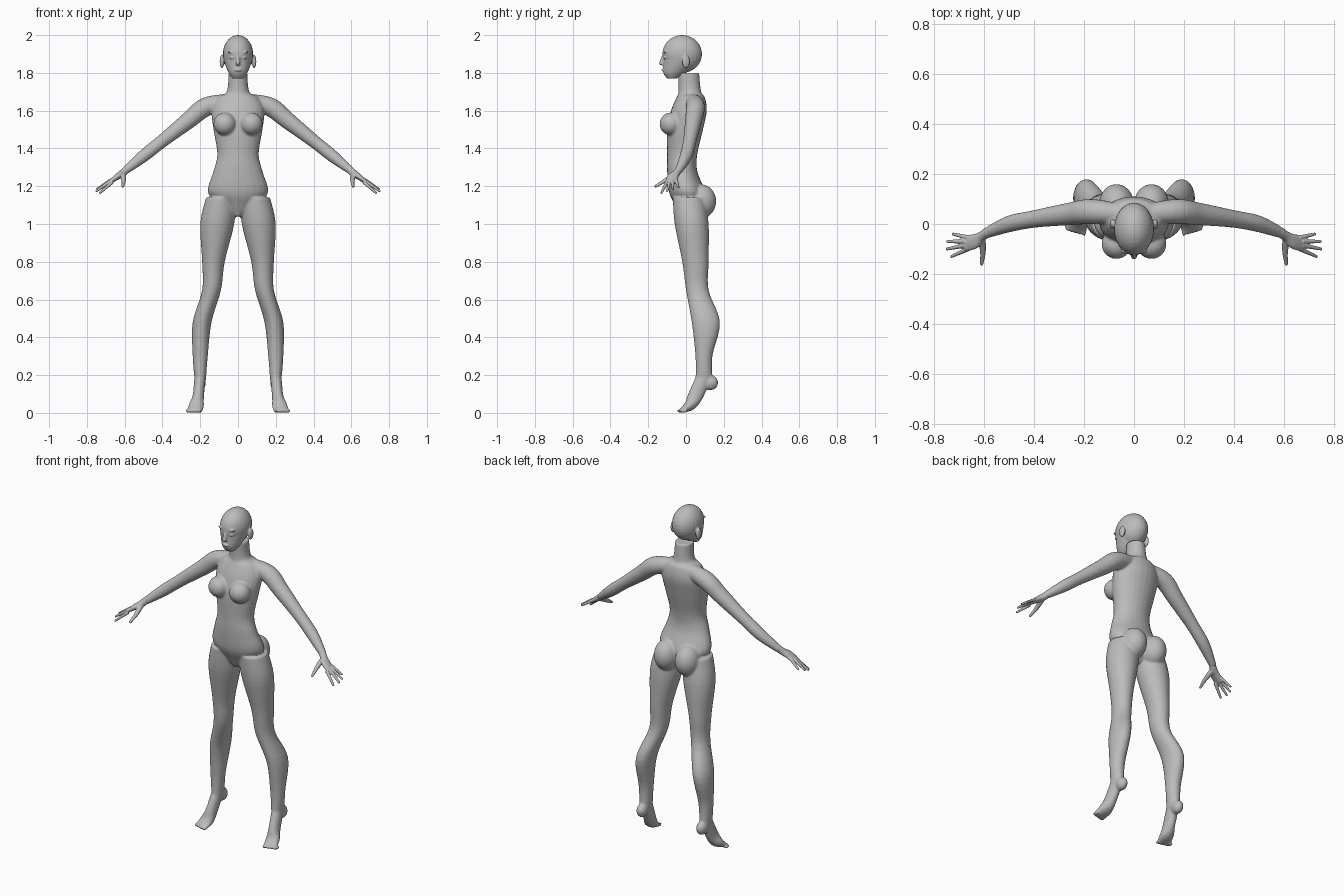
import bpy, bmesh, math
from mathutils import Vector, Matrix

default_cube = bpy.data.objects.get("Cube")
if default_cube:
    bpy.data.objects.remove(default_cube, do_unlink=True)

ACROSS_X, ACROSS_Y, UPRIGHT = Vector((1, 0, 0)), Vector((0, 1, 0)), Vector((0, 0, 1))
SIDES = {"left": 1, "right": -1}

grey = bpy.data.materials.new("plain_grey")
grey.use_nodes = True
grey.diffuse_color = (.5, .5, .5, 1)
principled = grey.node_tree.nodes["Principled BSDF"]
principled.inputs["Base Color"].default_value = grey.diffuse_color


def smooth_path(stations, steps=5):
    """Interpolate stations with a curve that passes through each of them."""
    points = [Vector(station) for station in stations]
    last = len(points) - 1
    path = []
    for index in range(last):
        start, end = points[index], points[index + 1]
        leaving = (end - points[max(index - 1, 0)]) / 2
        arriving = (points[min(index + 2, last)] - start) / 2
        for step in range(steps):
            t = step / steps
            ease = t * t * (3 - 2 * t)
            path.append(start + (end - start) * ease + leaving * (t * (1 - t) ** 2)
                        - arriving * (t * t * (1 - t)))
    return path + [points[last]]


def loft(bm, stations, across=ACROSS_X, normal=None, side=1, segments=24):
    """Skin rings; a station is a centre, a radius across and an optional second radius."""
    path = smooth_path(stations)
    centres = [Vector(station[:3]) for station in path]
    rings = []
    for index, station in enumerate(path):
        before = centres[max(index - 1, 0)]
        after = centres[min(index + 1, len(path) - 1)]
        axis = normal or (after - before).normalized()
        wide = (across - axis * across.dot(axis)).normalized()
        deep = axis.cross(wide)
        ring = []
        for segment in range(segments):
            angle = math.tau * segment / segments
            corner = (centres[index] + wide * (station[3] * math.cos(angle))
                      + deep * (station[-1] * math.sin(angle)))
            corner.x *= side
            ring.append(bm.verts.new(corner))
        rings.append(ring)
    for lower, upper in zip(rings, rings[1:]):
        for segment in range(segments):
            bm.faces.new((lower[segment - 1], lower[segment], upper[segment], upper[segment - 1]))
    bm.faces.new(rings[0])
    bm.faces.new(rings[-1])


def profile(bm, rows, side=1):
    """Stack level rings; a row is height, front, back, half width and optional centre x."""
    stations = []
    for height, front, back, half_width, *centre in rows:
        stations.append((sum(centre), (front + back) / 2, height, half_width, (back - front) / 2))
    loft(bm, stations, normal=UPRIGHT, side=side)


def blob(bm, centre, radii, side=1):
    """Add an ellipsoid."""
    x, y, z = centre
    placement = Matrix.Translation((x * side, y, z)) @ Matrix.Diagonal((*radii, 1))
    bmesh.ops.create_uvsphere(bm, u_segments=24, v_segments=16, radius=1, matrix=placement)


def digit(bm, points, thick, thin, side, across):
    """Add a tapering finger with a round tip."""
    stations = []
    for index, point in enumerate(points):
        radius = thick + (thin - thick) * index / (len(points) - 1)
        stations.append((*point, radius))
    loft(bm, stations, across=across, side=side)
    blob(bm, points[-1], (thin, thin, thin), side)


def finish(bm, name, voxel, smoothing):
    """Fuse the overlapping volumes into one smooth skin."""
    bmesh.ops.recalc_face_normals(bm, faces=bm.faces)
    rough = bpy.data.meshes.new(name)
    bm.to_mesh(rough)
    bm.free()
    part = bpy.data.objects.new(name, rough)
    bpy.context.collection.objects.link(part)
    fuse = part.modifiers.new("fuse", 'REMESH')
    fuse.mode = 'VOXEL'
    fuse.voxel_size = voxel
    soften = part.modifiers.new("soften", 'SMOOTH')
    soften.iterations = smoothing
    bpy.context.view_layer.update()
    depsgraph = bpy.context.evaluated_depsgraph_get()
    skin = bpy.data.meshes.new_from_object(part.evaluated_get(depsgraph))
    part.modifiers.clear()
    part.data = skin
    skin.materials.clear()
    skin.materials.append(grey)
    for polygon in skin.polygons:
        polygon.use_smooth = True
        polygon.material_index = 0


# Torso and neck
body = bmesh.new()
profile(body, [
    (1.04, -.03, .05, .02), (1.1, -.06, .09, .1), (1.17, -.09, .1, .16), (1.28, -.1, .06, .13),
    (1.37, -.1, .06, .11), (1.5, -.1, .09, .13), (1.6, -.08, .11, .14), (1.67, -.05, .1, .11),
    (1.7, -.04, .08, .06), (1.8, -.04, .07, .05)])

for side in SIDES.values():
    # Bust and seat
    blob(body, (.07, -.08, 1.53), (.06, .06, .06), side)
    blob(body, (.07, .08, 1.12), (.07, .08, .09), side)
    # Leg
    profile(body, [
        (1.14, -.07, .1, .08, .09), (1, -.06, .12, .09, .11), (.8, -.02, .12, .06, .13),
        (.65, 0, .12, .05, .14), (.48, .03, .18, .05, .19), (.3, .05, .14, .04, .2),
        (.17, .05, .14, .03, .2)], side)
    # Foot raised on the ball, with heel and toes
    blob(body, (.2, .13, .16), (.03, .04, .04), side)
    loft(body, [(.2, .1, .2, .03, .04), (.21, .05, .09, .03, .04),
                (.22, .02, .04, .04, .03), (.23, -.03, .01, .04, .01)], side=side)
    for toe in range(5):
        blob(body, (.2 + toe / 60, toe / 200 - .03, .01), (.01, .02, .01), side)
    # Shoulder and arm
    loft(body, [(.05, .04, 1.65, .04), (.17, .05, 1.62, .05), (.26, .04, 1.55, .045),
                (.4, .02, 1.44, .035), (.5, 0, 1.36, .033), (.6, -.04, 1.28, .02)],
         across=ACROSS_Y, side=side)
finish(body, "body", .006, 6)

# Head: cranium and jaw
head = bmesh.new()
blob(head, (0, -.02, 1.9), (.08, .105, .1))
profile(head, [(1.77, -.1, -.05, .03), (1.8, -.12, 0, .05),
               (1.85, -.12, .05, .07), (1.9, -.12, .08, .08)])
# Nose and lips
loft(head, [(0, -.12, 1.89, .008), (0, -.13, 1.85, .012), (0, -.12, 1.84, .01)], normal=UPRIGHT)
blob(head, (0, -.12, 1.815), (.02, .01, .008))
for side in SIDES.values():
    # Eye, brow and ear
    blob(head, (.03, -.11, 1.88), (.015, .01, .006), side)
    blob(head, (.03, -.11, 1.91), (.025, .01, .006), side)
    blob(head, (.085, 0, 1.86), (.012, .02, .035), side)
finish(head, "head", .004, 3)

# Hands: palm, four fanned fingers and a thumb
for label, side in SIDES.items():
    hand = bmesh.new()
    loft(hand, [(.58, -.03, 1.3, .02, .02), (.61, -.05, 1.27, .02, .02),
                (.64, -.07, 1.25, .03, .016), (.68, -.08, 1.22, .03, .01)],
         across=ACROSS_Y, side=side)
    heel_of_hand = Vector((.6, -.07, 1.28))
    for finger in range(4):
        shortening = (finger - 1.4) ** 2 / 100
        tip = Vector((.75 - shortening, finger * .03 - .13, 1.165 + finger / 100))
        knuckle = heel_of_hand.lerp(tip, .5)
        digit(hand, [knuckle, tip], .01, .006, side, ACROSS_Y)
    digit(hand, [(.61, -.06, 1.26), (.605, -.11, 1.23), (.61, -.16, 1.2)],
          .016, .007, side, ACROSS_X)
    finish(hand, label + "_hand", .003, 2)
